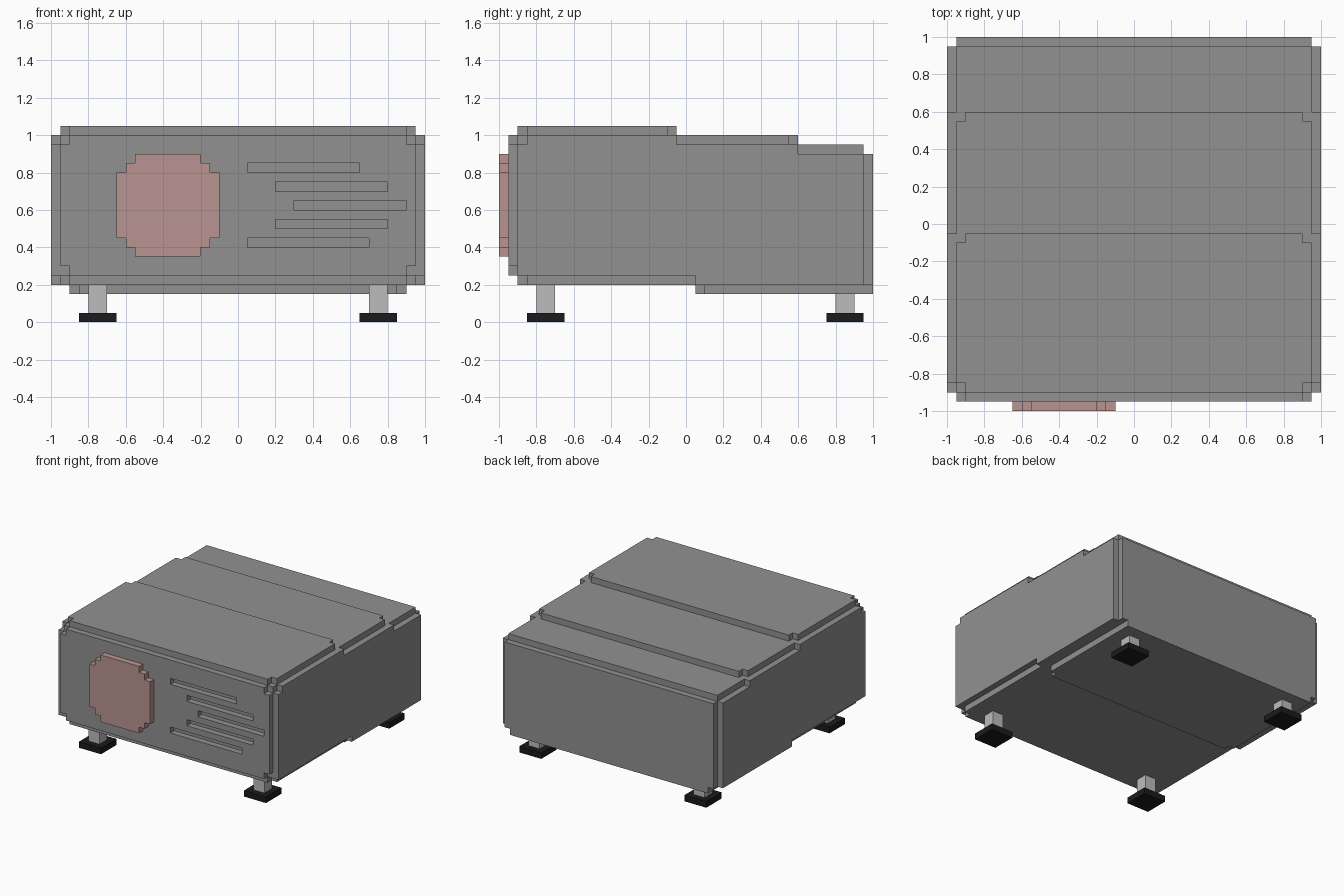
import bpy
import bmesh

U = 0.05  # basic step of the blocky design

old = bpy.data.objects.get("Cube")
if old:
    bpy.data.objects.remove(old)


def material(name, rgb):
    m = bpy.data.materials.new(name)
    m.use_nodes = True
    col = (*rgb, 1.0)
    m.diffuse_color = col
    bsdf = next(n for n in m.node_tree.nodes if n.type == 'BSDF_PRINCIPLED')
    bsdf.inputs["Base Color"].default_value = col
    return m


GREY = material("casing grey", (0.283, 0.283, 0.283))
PINK = material("dusty pink", (0.479, 0.301, 0.287))
LIGHT = material("light grey", (0.503, 0.503, 0.503))
BLACK = material("rubber black", (0.010, 0.011, 0.012))

# How a 2D outline point (a, b) at depth d maps to 3D for each extrusion axis
PLACE = {
    'X': lambda a, b, d: (d, a, b),
    'Y': lambda a, b, d: (a, d, b),
    'Z': lambda a, b, d: (a, b, d),
}


def prism(name, axis, lo, hi, outlines, mat):
    """Extrude one or more closed 2D outlines from lo to hi along an axis."""
    bm = bmesh.new()
    for pts in outlines:
        rings = [[bm.verts.new(PLACE[axis](a, b, d)) for a, b in pts] for d in (lo, hi)]
        bm.faces.new(rings[0])
        bm.faces.new(rings[1])
        n = len(pts)
        for i in range(n):
            j = (i + 1) % n
            bm.faces.new((rings[0][i], rings[0][j], rings[1][j], rings[1][i]))
    bmesh.ops.recalc_face_normals(bm, faces=bm.faces)
    mesh = bpy.data.meshes.new(name)
    bm.to_mesh(mesh)
    bm.free()
    mesh.materials.append(mat)
    ob = bpy.data.objects.new(name, mesh)
    bpy.context.collection.objects.link(ob)
    return ob


def plate(x, b0, b1, low=0, high=0):
    """Rectangle of half width x; its low / high corners have square notches."""
    right = [(x - U, b0), (x - U, b0 + U), (x, b0 + U)] if low else [(x, b0)]
    right += [(x, b1 - U), (x - U, b1 - U), (x - U, b1)] if high else [(x, b1)]
    return right + [(-a, b) for a, b in reversed(right)]


def rect(a0, a1, b0, b1):
    return [(a0, b0), (a1, b0), (a1, b1), (a0, b1)]


# Stepped body
steps = [(-.9, .25), (.05, .25), (.05, .2), (.95, .2), (.95, .9),
         (.6, .9), (.6, .95), (-.05, .95), (-.05, 1)]
prism("body", 'X', -.95, .95, [steps + [(-.9, 1)]], GREY)

# Side panels with a notched upper front corner
side = steps + [(-.85, 1), (-.85, .95), (-.9, .95)]
prism("left_side_panel", 'X', .95, 1, [side], GREY)
prism("right_side_panel", 'X', -1, -.95, [side], GREY)

# Top and bottom plates
prism("front_top_plate", 'Z', 1, 1.05, [plate(.95, -.9, -.05, 1, 1)], GREY)
prism("middle_top_plate", 'Z', .95, 1, [plate(.95, -.05, .6, 0, 1)], GREY)
prism("rear_top_plate", 'Z', .9, .95, [plate(.95, .6, .95)], GREY)
prism("front_bottom_plate", 'Z', .2, .25, [plate(.95, -.9, .05, 1, 0)], GREY)
prism("rear_bottom_plate", 'Z', .15, .2, [plate(.9, .05, .95, 1, 0)], GREY)

# Back panel
prism("back_panel", 'Y', .95, 1, [plate(.95, .15, .9, 1, 0)], GREY)

# Front panel with five vent slots cut through it
front = prism("front_panel", 'Y', -.95, -.9, [plate(.95, .25, 1, 1, 1)], GREY)
slots = [(.05, .7), (.2, .8), (.3, .9), (.2, .8), (.05, .65)]
cutter = prism("slot_cutter", 'Y', -1, -.85,
               [rect(a, b, .4 + .1 * i, .45 + .1 * i) for i, (a, b) in enumerate(slots)], GREY)
cutter.hide_render = True
mod = front.modifiers.new("slots", 'BOOLEAN')
mod.operation = 'DIFFERENCE'
mod.solver = 'EXACT'
mod.object = cutter
bpy.context.view_layer.objects.active = front
bpy.ops.object.modifier_apply(modifier=mod.name)
bpy.data.objects.remove(cutter)

# Stepped round disc on the front
quarter = [(.275, .175), (.225, .175), (.225, .225), (.175, .225), (.175, .275)]
disc = quarter + [(-a, b) for a, b in reversed(quarter)]
disc += [(-a, -b) for a, b in disc]
prism("front_disc", 'Y', -1, -.95, [[(a - .375, b + .625) for a, b in disc]], PINK)

# Feet: light posts on black pads
for end, y, top in (("front", -.75, .2), ("rear", .85, .15)):
    for hand, x in (("left", .75), ("right", -.75)):
        prism(f"{end}_{hand}_leg", 'Z', .05, top,
              [rect(x - .05, x + .05, y - .05, y + .05)], LIGHT)
        prism(f"{end}_{hand}_foot_pad", 'Z', 0, .05,
              [rect(x - .1, x + .1, y - .1, y + .1)], BLACK)
